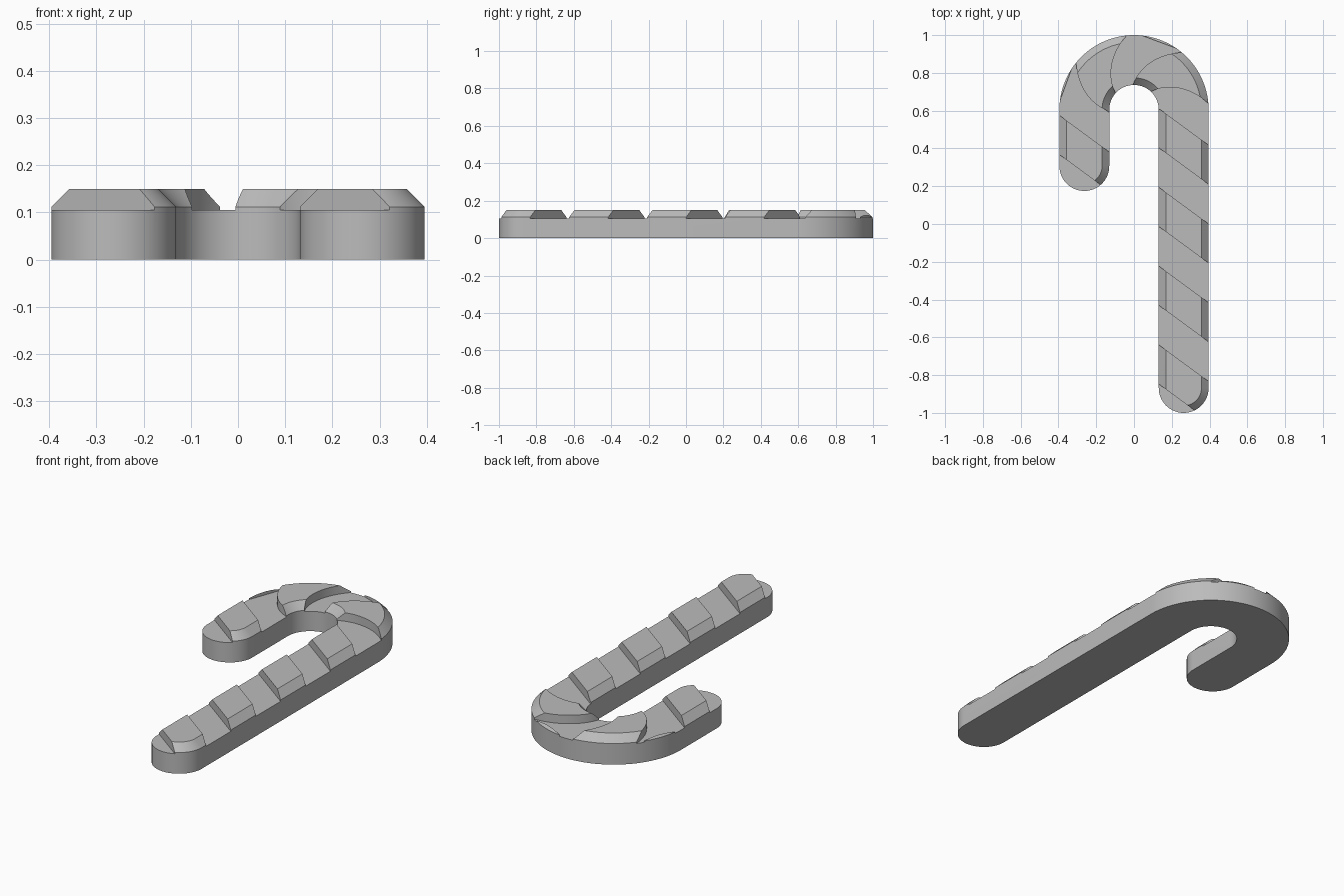
import bpy, bmesh, math

cube = bpy.data.objects.get("Cube")
if cube:
    bpy.data.objects.remove(cube, do_unlink=True)

HALF = 0.132            # half width of the cane
RAD = 0.263             # centre-line radius of the hook
BEND_Y = 0.605          # height of the hook's centre
RIGHT_END, LEFT_END = -0.868, 0.307   # centres of the rounded tips
FLOOR, CHAMFER_Z, TOP = 0.105, 0.112, 0.15
STEP, SHEAR = 0.2085, 0.097           # stripe spacing and slant

grey = bpy.data.materials.new("light_grey")
grey.use_nodes = True
colour = (0.5, 0.5, 0.5, 1)
grey.diffuse_color = colour
grey.node_tree.nodes["Principled BSDF"].inputs["Base Color"].default_value = colour


def make_object(name, bm):
    bmesh.ops.recalc_face_normals(bm, faces=bm.faces)
    mesh = bpy.data.meshes.new(name)
    bm.to_mesh(mesh)
    bm.free()
    obj = bpy.data.objects.new(name, mesh)
    bpy.context.collection.objects.link(obj)
    mesh.materials.append(grey)
    return obj


def arc(cx, cy, r, start, end, n):
    return [(cx + r * math.cos(math.radians(start + (end - start) * i / n)),
             cy + r * math.sin(math.radians(start + (end - start) * i / n)))
            for i in range(n + 1)]


def outline(inset):
    """Cane outline, moved inwards by inset."""
    w = HALF - inset
    return (arc(RAD, RIGHT_END, w, 180, 360, 32)
            + arc(0, BEND_Y, RAD + w, 0, 180, 64)
            + arc(-RAD, LEFT_END, w, 180, 360, 32)
            + arc(0, BEND_Y, RAD - w, 180, 0, 48))


def along(p, t):
    """Point at distance p along the centre line, t half widths outwards."""
    r = RAD + t * HALF
    if p < 0:
        return r, BEND_Y + p
    if p > math.pi * RAD:
        return -r, BEND_Y - (p - math.pi * RAD)
    return r * math.cos(p / RAD), BEND_Y + r * math.sin(p / RAD)


def bridge(bm, a, b):
    for i in range(len(a)):
        j = (i + 1) % len(a)
        bm.faces.new((a[i], a[j], b[j], b[i]))


# Cane: extruded outline with a chamfered top edge
bm = bmesh.new()
rings = [[bm.verts.new((x, y, z)) for x, y in outline(inset)]
         for inset, z in ((0, 0), (0, CHAMFER_Z), (TOP - CHAMFER_Z, TOP))]
bridge(bm, rings[0], rings[1])
bridge(bm, rings[1], rings[2])
bm.faces.new(rings[0])
bm.faces.new(rings[2])
cane = make_object("striped_cane", bm)

# Slanted grooves, following the centre line
bm = bmesh.new()
N = 24
for k in range(-8, 7, 2):
    start = -0.09 + STEP * (k if k > -8 else -8.4)
    end = -0.09 + STEP * (k + 1 if k < 6 else 7.3)
    ts = [-1.15 + 2.3 * i / N for i in range(N + 1)]
    loop = ([along(start - SHEAR * t, t) for t in ts]
            + [along(end - SHEAR * t, t) for t in reversed(ts)])
    low = [bm.verts.new((x, y, FLOOR)) for x, y in loop]
    high = [bm.verts.new((x, y, TOP + 0.05)) for x, y in loop]
    bridge(bm, low, high)
    bm.faces.new(low)
    bm.faces.new(high)
grooves = make_object("groove_cutter", bm)
grooves.hide_render = True

# Cut the grooves and drop the cutter
cut = cane.modifiers.new("grooves", 'BOOLEAN')
cut.operation, cut.solver, cut.object = 'DIFFERENCE', 'EXACT', grooves
bpy.context.view_layer.objects.active = cane
bpy.ops.object.select_all(action='DESELECT')
cane.select_set(True)
bpy.ops.object.modifier_apply(modifier=cut.name)
bpy.data.objects.remove(grooves, do_unlink=True)
bpy.ops.object.shade_smooth_by_angle(angle=math.radians(30))
